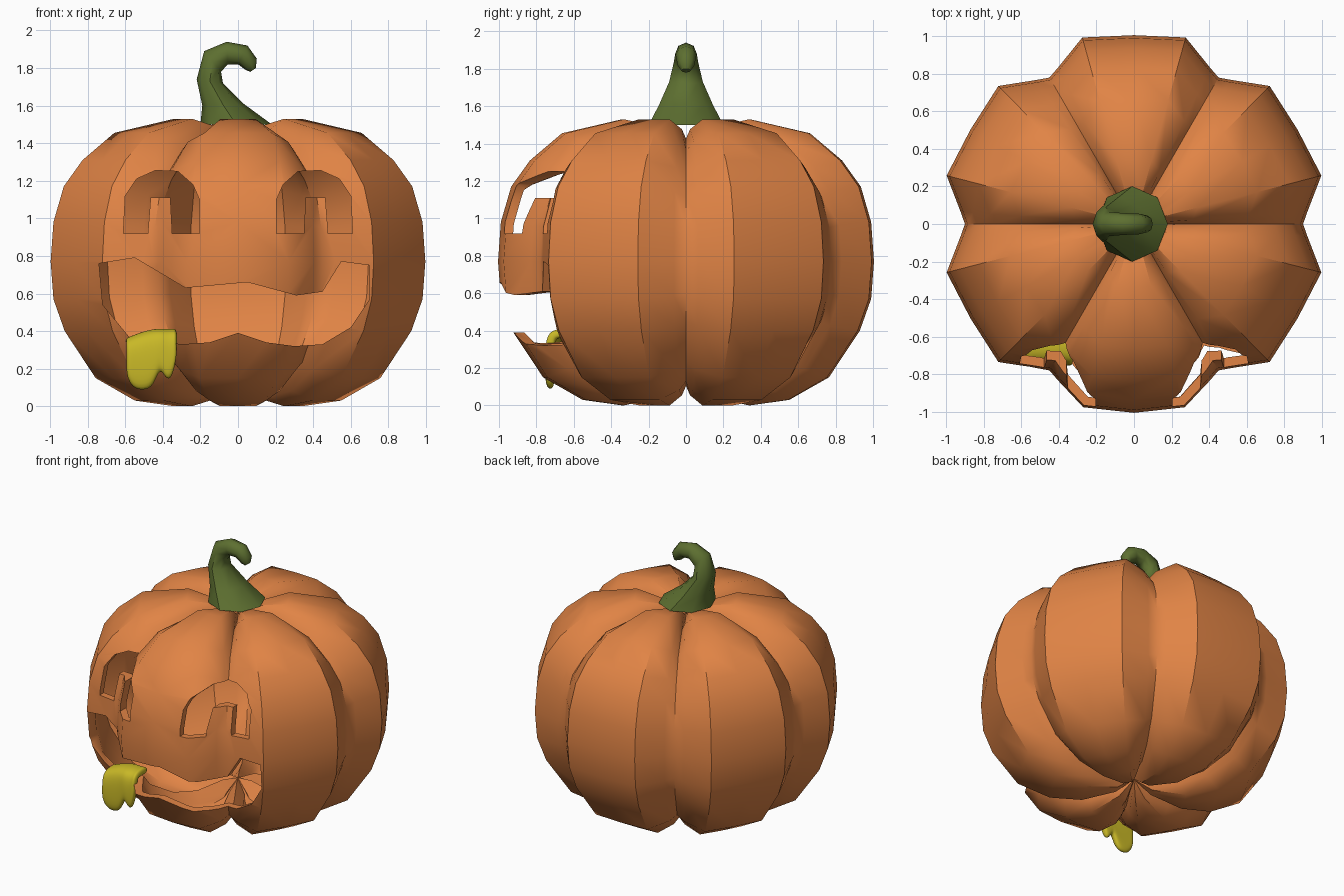
import bpy, bmesh
from math import cos, sin, pi, radians

cube = bpy.data.objects.get("Cube")
if cube:
    bpy.data.objects.remove(cube, do_unlink=True)


def material(name, rgb):
    m = bpy.data.materials.new(name)
    m.use_nodes = True
    m.diffuse_color = (*rgb, 1)
    bsdf = next(n for n in m.node_tree.nodes if n.type == 'BSDF_PRINCIPLED')
    bsdf.inputs["Base Color"].default_value = (*rgb, 1)
    return m


orange = material("pumpkin orange", (0.75, 0.23, 0.06))
green = material("stem green", (0.11, 0.16, 0.03))
yellow = material("slime yellow", (0.58, 0.48, 0.02))


def make_object(name, bm, mat):
    bmesh.ops.recalc_face_normals(bm, faces=bm.faces)
    mesh = bpy.data.meshes.new(name)
    bm.to_mesh(mesh)
    bm.free()
    mesh.materials.append(mat)
    ob = bpy.data.objects.new(name, mesh)
    bpy.context.collection.objects.link(ob)
    return ob


def activate(ob):
    bpy.ops.object.select_all(action='DESELECT')
    ob.select_set(True)
    bpy.context.view_layer.objects.active = ob


def smooth(ob, degrees):
    activate(ob)
    bpy.ops.object.shade_smooth_by_angle(angle=radians(degrees))


def bridge(bm, rings, closed=True):
    for a, b in zip(rings, rings[1:]):
        n = len(a)
        for i in range(n if closed else n - 1):
            j = (i + 1) % n
            bm.faces.new((a[i], a[j], b[j], b[i]))


# Pumpkin body: one profile repeated around six lobes, pulled in at the creases
MID = 0.77
profile = [(0.12, 1.48), (0.34, 1.53), (0.66, 1.455), (0.83, 1.31), (0.93, 1.17),
           (0.985, 0.98), (1.0, MID), (0.985, 0.57), (0.925, 0.40), (0.76, 0.15),
           (0.55, 0.03), (0.34, 0.0), (0.12, 0.05)]
# angle from the crease, radius factor, height factor
lobe = [(0, 0.90, 0.865), (4, 0.925, 0.93), (14.5, 1.03, 1), (30, 1.005, 1),
        (45.5, 1.03, 1), (56, 0.925, 0.93)]
bm = bmesh.new()
rings = []
for r, z in profile:
    ring = []
    for k in range(6):
        for angle, fr, fz in lobe:
            a = radians(60 * k + angle)
            if k == 4:
                fr = min(fr, 1.012)
            ring.append(bm.verts.new((r * fr * cos(a), r * fr * sin(a), MID + (z - MID) * fz)))
    rings.append(ring)
bridge(bm, rings)
for ring, z in ((rings[0], 1.39), (rings[-1], 0.14)):
    pole = bm.verts.new((0, 0, z))
    for i in range(len(ring)):
        bm.faces.new((ring[i], ring[(i + 1) % len(ring)], pole))
body = make_object("pumpkin_body", bm, orange)
shell = body.modifiers.new("wall", 'SOLIDIFY')
shell.thickness = 0.05
shell.offset = -1


# Face openings: outlines pushed through the front wall
def cutter(name, outline):
    bm = bmesh.new()
    face = bm.faces.new([bm.verts.new((x, -1.3, z)) for x, z in outline])
    ext = bmesh.ops.extrude_face_region(bm, geom=[face])
    verts = [v for v in ext["geom"] if isinstance(v, bmesh.types.BMVert)]
    bmesh.ops.translate(bm, vec=(0, 0.83, 0), verts=verts)
    ob = make_object(name, bm, orange)
    ob.hide_render = True
    return ob


eye = [(-0.61, 0.92), (-0.60, 1.12), (-0.54, 1.21), (-0.44, 1.255), (-0.32, 1.25),
       (-0.24, 1.18), (-0.205, 1.10), (-0.205, 0.92), (-0.35, 0.92), (-0.36, 1.11),
       (-0.465, 1.11), (-0.48, 0.92)]
mouth = [(-0.74, 0.76), (-0.55, 0.79), (-0.28, 0.63), (0.05, 0.66), (0.31, 0.59),
         (0.45, 0.61), (0.55, 0.77), (0.70, 0.75), (0.70, 0.57), (0.60, 0.42),
         (0.45, 0.33), (0.30, 0.32), (0.15, 0.34), (0, 0.39), (-0.15, 0.34),
         (-0.30, 0.33), (-0.58, 0.37), (-0.72, 0.54)]
cutters = [cutter("right_eye_cutter", eye),
           cutter("left_eye_cutter", [(-x, z) for x, z in eye]),
           cutter("mouth_cutter", mouth)]
for c in cutters:
    cut = body.modifiers.new(c.name, 'BOOLEAN')
    cut.operation = 'DIFFERENCE'
    cut.solver = 'EXACT'
    cut.object = c
activate(body)
for name in [m.name for m in body.modifiers]:
    bpy.ops.object.modifier_apply(modifier=name)
for c in cutters:
    bpy.data.objects.remove(c, do_unlink=True)
smooth(body, 42)

# Stem: rings spanned between a left and a right edge point, with a half depth
stem_rings = [((-0.20, 1.50), (0.18, 1.50), 0.20), ((-0.19, 1.60), (0.03, 1.61), 0.145),
              ((-0.22, 1.74), (-0.08, 1.72), 0.09), ((-0.18, 1.89), (-0.09, 1.78), 0.065),
              ((-0.06, 1.94), (-0.055, 1.82), 0.058), ((0.05, 1.92), (0.0, 1.82), 0.055),
              ((0.10, 1.85), (0.04, 1.79), 0.045), ((0.095, 1.80), (0.065, 1.78), 0.025)]
bm = bmesh.new()
rings = []
for (x0, z0), (x1, z1), depth in stem_rings:
    ring = []
    for i in range(8):
        a = 2 * pi * i / 8
        t = 0.5 + 0.5 * cos(a)
        ring.append(bm.verts.new((x0 + (x1 - x0) * t, depth * sin(a), z0 + (z1 - z0) * t)))
    rings.append(ring)
bridge(bm, rings)
bm.faces.new(rings[0])
bm.faces.new(rings[-1])
smooth(make_object("stem", bm, green), 50)

# Slime: a sheet draped over the lip with two drips of different length
drips = [(-0.595, 0.16), (-0.56, 0.09), (-0.50, 0.08), (-0.45, 0.10), (-0.415, 0.21),
         (-0.385, 0.14), (-0.35, 0.14), (-0.325, 0.28)]
drape = [(-0.58, 0.96), (-0.65, 1.0), (-0.705, 0.96), (-0.725, 0.8), (-0.73, 0.4), (-0.725, 0)]
bm = bmesh.new()
rows = []
for y, t in drape:
    row = []
    for x, low in drips:
        top = min(0.39, 0.39 + (x + 0.47) * 0.4)
        row.append(bm.verts.new((x, y, low + (top - low) * t)))
    rows.append(row)
bridge(bm, rows, closed=False)
slime = make_object("slime_drip", bm, yellow)
thick = slime.modifiers.new("thickness", 'SOLIDIFY')
thick.thickness = 0.05
thick.offset = 0
soft = slime.modifiers.new("soften", 'SUBSURF')
soft.levels = soft.render_levels = 2
smooth(slime, 60)
